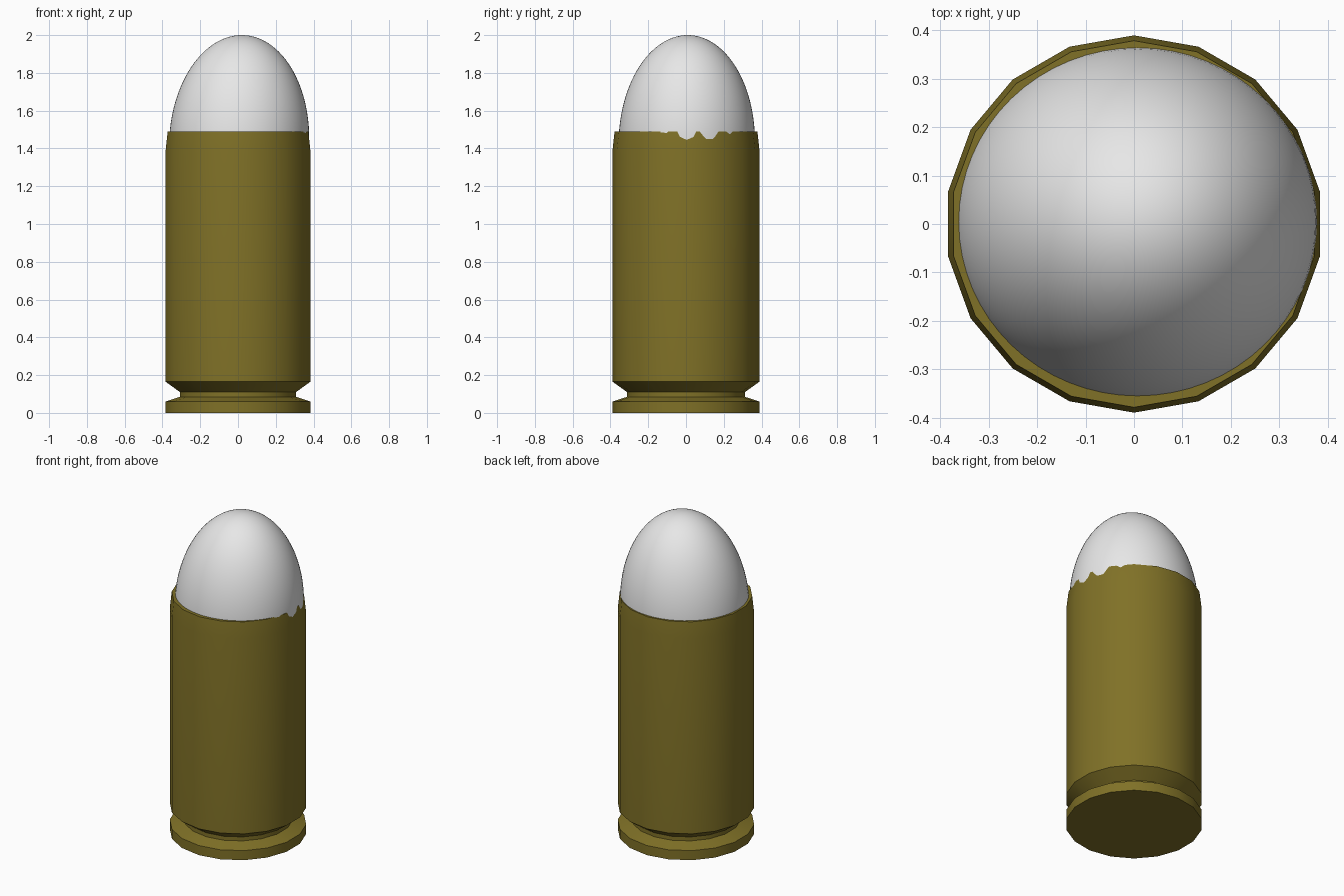
import bpy, bmesh, math

if "Cube" in bpy.data.objects:
    bpy.data.objects.remove(bpy.data.objects["Cube"])


def material(name, rgb):
    m = bpy.data.materials.new(name)
    m.diffuse_color = (*rgb, 1)
    m.use_nodes = True
    m.node_tree.nodes["Principled BSDF"].inputs["Base Color"].default_value = m.diffuse_color
    return m


def lathe(name, rings, sides, start, mat):
    """Build a closed solid from rings of (z, radius x, radius y, centre x, centre y)."""
    bm = bmesh.new()
    loops = []
    for z, rx, ry, cx, cy in rings:
        angles = [start + 2 * math.pi * i / sides for i in range(sides)]
        loops.append([bm.verts.new((cx + rx * math.cos(a), cy + ry * math.sin(a), z))
                      for a in angles])
    for low, high in zip(loops, loops[1:]):
        for i in range(sides):
            j = (i + 1) % sides
            bm.faces.new((low[i], low[j], high[j], high[i]))
    bm.faces.new(loops[0][::-1])
    bm.faces.new(loops[-1])
    bmesh.ops.remove_doubles(bm, verts=bm.verts, dist=1e-5)
    bmesh.ops.recalc_face_normals(bm, faces=bm.faces)
    mesh = bpy.data.meshes.new(name)
    bm.to_mesh(mesh)
    bm.free()
    mesh.materials.append(mat)
    ob = bpy.data.objects.new(name, mesh)
    bpy.context.collection.objects.link(ob)
    bpy.ops.object.select_all(action='DESELECT')
    ob.select_set(True)
    bpy.context.view_layer.objects.active = ob
    bpy.ops.object.shade_smooth_by_angle(angle=math.radians(30))
    return ob


brass = material("brass", (0.215, 0.165, 0.02))
silver = material("silver", (0.8, 0.8, 0.8))

# Cartridge case: rim, extractor groove, straight wall, tapered mouth
profile = [(0, .389), (.06, .389), (.085, .312), (.11, .312),
           (.165, .389), (1.39, .389), (1.49, .378)]
lathe("case", [(z, r, r, 0, 0) for z, r in profile], 18, math.pi / 2, brass)

# Bullet: half ellipsoid leaning slightly to the right and back
base, height, steps = 1.43, .57, 28
rings = []
for k in range(steps + 1):
    a = math.pi / 2 * k / steps
    t, r = math.sin(a), max(math.cos(a), 1e-7)
    rings.append((base + height * t, .371 * r, .361 * r, .006 + .014 * t, .004 + .005 * t))
lathe("bullet", rings, 64, 0, silver)
